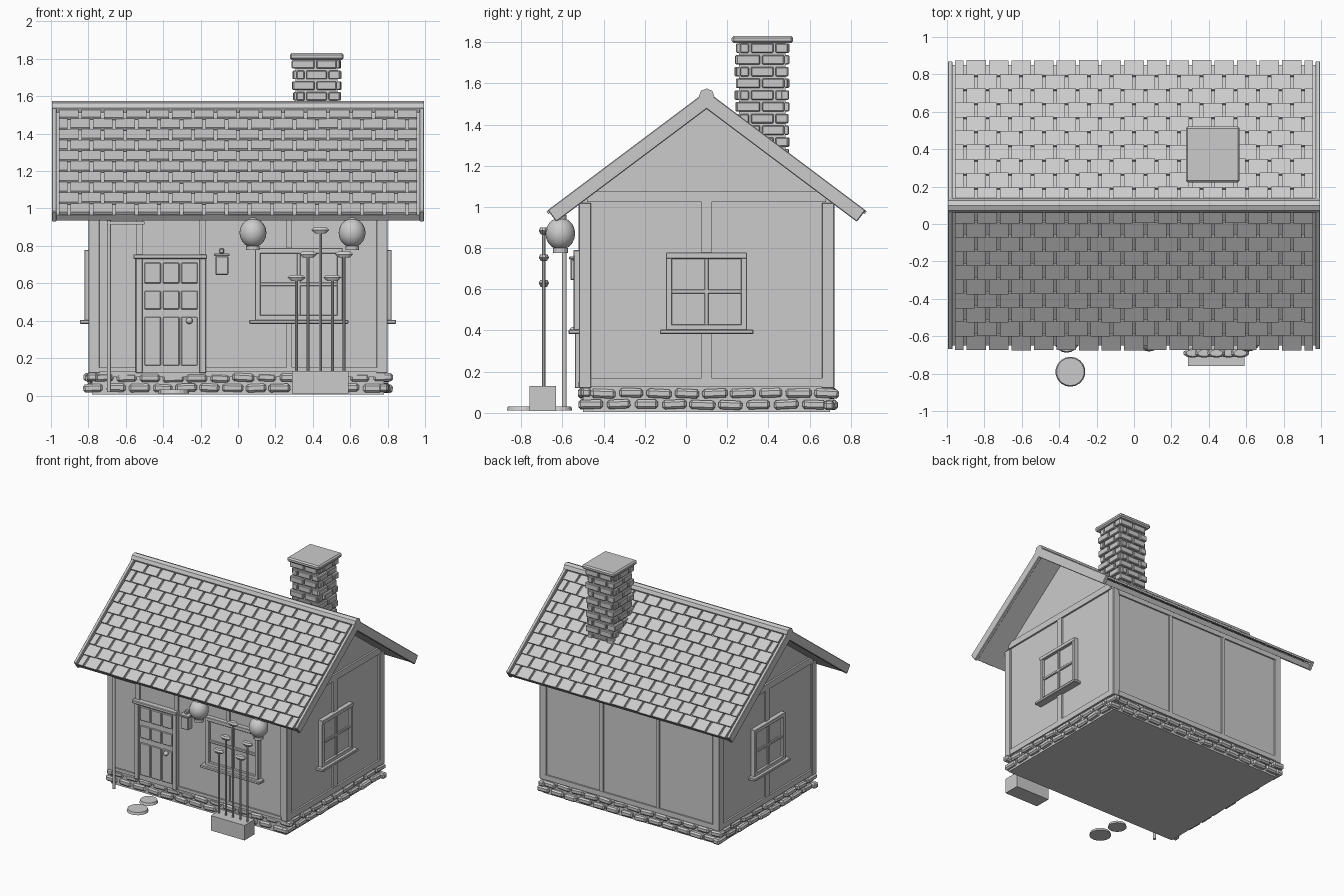
import bpy, bmesh, random
from math import pi, atan2
from mathutils import Matrix, Vector

if "Cube" in bpy.data.objects:
    bpy.data.objects.remove(bpy.data.objects["Cube"])

random.seed(4)
ID = Matrix.Identity(4)


def finish(bm, name, bevel=0, smooth=False):
    me = bpy.data.meshes.new(name)
    bm.to_mesh(me)
    bm.free()
    ob = bpy.data.objects.new(name, me)
    bpy.context.collection.objects.link(ob)
    if bevel:
        m = ob.modifiers.new("bevel", 'BEVEL')
        m.width, m.segments = bevel, 1
    if smooth:
        for p in me.polygons:
            p.use_smooth = True
    return ob


def box(bm, x0, x1, y0, y1, z0, z1, mat=ID):
    c = Vector(((x0 + x1) / 2, (y0 + y1) / 2, (z0 + z1) / 2))
    m = mat @ Matrix.Translation(c) @ Matrix.Diagonal((x1 - x0, y1 - y0, z1 - z0, 1))
    bmesh.ops.create_cube(bm, size=1, matrix=m)


def boxes(name, items, mats=(ID,), bevel=0):
    bm = bmesh.new()
    for m in mats:
        for b in items:
            box(bm, *b, m)
    return finish(bm, name, bevel)


def cyl(bm, x, y, z0, z1, r, r2=None, n=12):
    bmesh.ops.create_cone(bm, cap_ends=True, segments=n, radius1=r, radius2=r if r2 is None else r2,
                          depth=z1 - z0, matrix=Matrix.Translation((x, y, (z0 + z1) / 2)))


def ball(bm, x, y, z, rx, ry, rz):
    bmesh.ops.create_uvsphere(bm, u_segments=16, v_segments=10, radius=1,
                              matrix=Matrix.Translation((x, y, z)) @ Matrix.Diagonal((rx, ry, rz, 1)))


def wall_frame(x, y, ang):
    # local x runs along a wall, local -y points outward
    return Matrix.Translation((x, y, 0)) @ Matrix.Rotation(ang, 4, 'Z')


YC, FRONT, BACK = 0.1, -0.51, 0.71
front = wall_frame(0, FRONT, 0)
back = wall_frame(0, BACK, pi)
sides = [wall_frame(0.785, YC, pi / 2), wall_frame(-0.785, YC, -pi / 2)]

# Walls with gables, extruded along x
bm = bmesh.new()
prof = [(FRONT, .1), (BACK, .1), (BACK, 1.03), (YC, 1.485), (FRONT, 1.03)]
f = bm.faces.new([bm.verts.new((-.785, y, z)) for y, z in prof])
ext = bmesh.ops.extrude_face_region(bm, geom=[f])
bmesh.ops.translate(bm, vec=(1.57, 0, 0), verts=[v for v in ext['geom'] if isinstance(v, bmesh.types.BMVert)])
bmesh.ops.recalc_face_normals(bm, faces=bm.faces)
finish(bm, "walls")

# Timber framing
bm = bmesh.new()
for x in (-.77, .77):
    for y in (FRONT + .02, BACK - .02):
        box(bm, x - .03, x + .03, y - .03, y + .03, .12, 1.02)
finish(bm, "corner_posts", .003)
boxes("side_timbers", [(-.61, .61, -.014, .01, .125, .17), (-.58, .58, -.014, .01, 1.025, 1.075),
                       (-.025, .025, -.012, .01, .17, 1.025)], sides)
boxes("back_timbers", [(-.75, .75, -.012, .01, .125, .165), (-.265, -.235, -.01, .01, .165, 1.02),
                       (.235, .265, -.01, .01, .165, 1.02), (-.75, .75, -.012, .01, .98, 1.02)], [back])
boxes("front_timbers", [(-.75, -.54, -.012, .01, .125, .15), (-.17, .75, -.012, .01, .125, .15),
                        (-.75, .75, -.012, .01, .94, 1.02), (-.545, -.51, -.012, .01, .12, .95),
                        (-.205, -.17, -.012, .01, .12, .95), (.26, .29, -.01, .01, .78, .95),
                        (.26, .29, -.01, .01, .15, .4)], [front])

# Stone foundation: core and two courses of rough stones all round
boxes("foundation", [(-.78, .78, -.5, .7, .005, .12)])
bm = bmesh.new()
for half, n, m in [(.81, 13, wall_frame(0, -.49, 0)), (.81, 13, wall_frame(0, .7, pi)),
                   (.61, 9, wall_frame(.78, YC + .01, pi / 2)), (.61, 9, wall_frame(-.78, YC + .01, -pi / 2))]:
    for row in range(2):
        step = 2 * half / n
        for i in range(n):
            c = -half + (i + .5) * step + (row - .5) * step * .45
            w, d = step * random.uniform(.4, .47), random.uniform(.018, .035)
            z = .04 + row * .055 + random.uniform(-.003, .003)
            tilt = m @ Matrix.Translation((c, 0, z)) @ Matrix.Rotation(random.uniform(-.06, .06), 4, 'Y')
            box(bm, -w, w, -d, .03, -.022, .022, tilt)
finish(bm, "foundation_stones", .011)

# Roof slopes: local y runs down the slope, local z is the outward normal
A = atan2(.57, .76)
slopes = [Matrix.Translation((0, YC, 1.55)) @ Matrix.Rotation(r, 4, 'Z') @ Matrix.Rotation(-A, 4, 'X')
          for r in (0, pi)]
boxes("roof_deck", [(-.97, .97, 0, .95, -.055, -.018)], slopes)
boxes("barge_boards", [(-.995, -.97, 0, .957, -.06, .01), (.97, .995, 0, .957, -.06, .01)], slopes, .004)
bm = bmesh.new()
rows, cols = 10, 16
step, pitch = 1.93 / cols, .094
for m in slopes:
    for r in range(rows):
        lap = m @ Matrix.Translation((0, .024 + r * pitch, -.016)) @ Matrix.Rotation(.1, 4, 'X')
        off = (r % 2) * step / 2
        for i in range(cols + 1):
            x0 = max(-.965, -.965 + i * step - off)
            x1 = min(.965, -.965 + (i + 1) * step - off)
            if x1 - x0 > .03:
                box(bm, x0 + .008, x1 - .008, 0, pitch + random.uniform(-.003, .002), 0, .016, lap)
finish(bm, "roof_shingles")

# Ridge log
bm = bmesh.new()
bmesh.ops.create_cone(bm, cap_ends=True, segments=8, radius1=.038, radius2=.038, depth=1.99,
                      matrix=Matrix.Translation((0, YC, 1.537)) @ Matrix.Rotation(pi / 2, 4, 'Y'))
finish(bm, "ridge_log")

# Chimney: core, alternating bricks, cap
cx, cy, R = .42, .37, .13
boxes("chimney_core", [(cx - .112, cx + .112, cy - .112, cy + .112, 1.2, 1.8)])
bm = bmesh.new()
for r in range(10):
    z = 1.235 + r * .057
    for k in range(4):
        m = wall_frame(cx, cy, k * pi / 2) @ Matrix.Translation((0, 0, z))
        # courses alternate between stepping out past and inside the corner
        cuts = [-R, -.005, .112] if (r + k) % 2 else [-.112, -.06, .06, R]
        for a, b in zip(cuts, cuts[1:]):
            box(bm, a + .005, b - .005, -R - random.uniform(-.006, .004), -.09, 0, .046, m)
finish(bm, "chimney_bricks", .005)
boxes("chimney_cap", [(cx - .143, cx + .145, cy - .148, cy + .15, 1.795, 1.83)], bevel=.01)


# Windows: frame, panes cross, sill
def window(name, m, x, w, z0, z1):
    t = .03
    boxes(name + "_frame", [(x - w, x - w + t, -.035, .01, z0, z1), (x + w - t, x + w, -.035, .01, z0, z1),
                            (x - w, x + w, -.037, .01, z1 - t, z1), (x - w, x + w, -.035, .01, z0, z0 + t),
                            (x - .01, x + .01, -.025, .01, z0, z1),
                            (x - w, x + w, -.025, .01, (z0 + z1) / 2 - .01, (z0 + z1) / 2 + .01)], [m], .003)
    boxes(name + "_glass", [(x - w + t, x + w - t, -.014, .01, z0 + t, z1 - t)], [m])
    boxes(name + "_sill", [(x - w - .03, x + w + .03, -.06, .01, z0 - .017, z0 + .005)], [m], .004)


window("right_window", sides[0], 0, .197, .4, .778)
window("left_window", sides[1], 0, .197, .4, .778)
window("front_window", front, .325, .235, .4, .79)

# Door with jambs, planked panels, lintel and knob
boxes("door", [(-.51, -.205, -.015, .01, .12, .73)], [front])
boxes("door_jambs", [(-.547, -.51, -.03, .01, .12, .735), (-.207, -.17, -.03, .01, .12, .735)], [front], .004)
boxes("door_panels", [(x, x + .088, -.024, 0, a, b) for x in (-.5, -.402, -.304)
                      for a, b in ((.16, .42), (.46, .56), (.6, .71))], [front], .004)
boxes("door_lintel", [(-.56, -.165, -.045, .01, .73, .755)], [front], .004)
bm = bmesh.new()
ball(bm, -.26, FRONT - .035, .4, .018, .02, .018)
finish(bm, "door_knob", smooth=True)

# Letter box with flared lid
boxes("letter_box", [(-.12, -.052, -.05, .01, .645, .745), (-.127, -.045, -.058, .01, .745, .76),
                     (-.1, -.075, -.03, .01, .76, .785)], [front], .004)

# Hanging lanterns
bm = bmesh.new()
for x in (.08, .61):
    ball(bm, x, -.61, .87, .072, .072, .078)
finish(bm, "lanterns", smooth=True)
bm = bmesh.new()
for x in (.08, .61):
    cyl(bm, x, -.61, .777, .8, .036)
    cyl(bm, x, -.61, .935, .96, .03)
finish(bm, "lantern_caps")

# Drain pipe under the front eave
bm = bmesh.new()
cyl(bm, -.69, -.59, .02, .96, .011)
finish(bm, "drain_pipe")
boxes("drain_bracket", [(-.7, -.5, -.6, -.58, .915, .93)])

# Planter with five flowers
boxes("planter", [(.29, .59, -.76, -.63, .01, .13)])
bm, heads = bmesh.new(), bmesh.new()
for x, z in [(.313, .63), (.375, .755), (.44, .885), (.505, .63), (.567, .755)]:
    cyl(bm, x, -.69, .12, z, .008, n=8)
    cyl(heads, x, -.69, z - .018, z, .03, .05, n=10)
    cyl(heads, x, -.69, z, z + .014, .05, .035, n=10)
for v in heads.verts:
    v.co.y = -.69 + (v.co.y + .69) * .5
finish(bm, "flower_stems")
finish(heads, "flower_heads")

# Stepping stones
bm = bmesh.new()
cyl(bm, -.34, -.79, .012, .032, .08, .074, 18)
cyl(bm, -.36, -.62, .012, .032, .068, .062, 18)
finish(bm, "stepping_stones")
